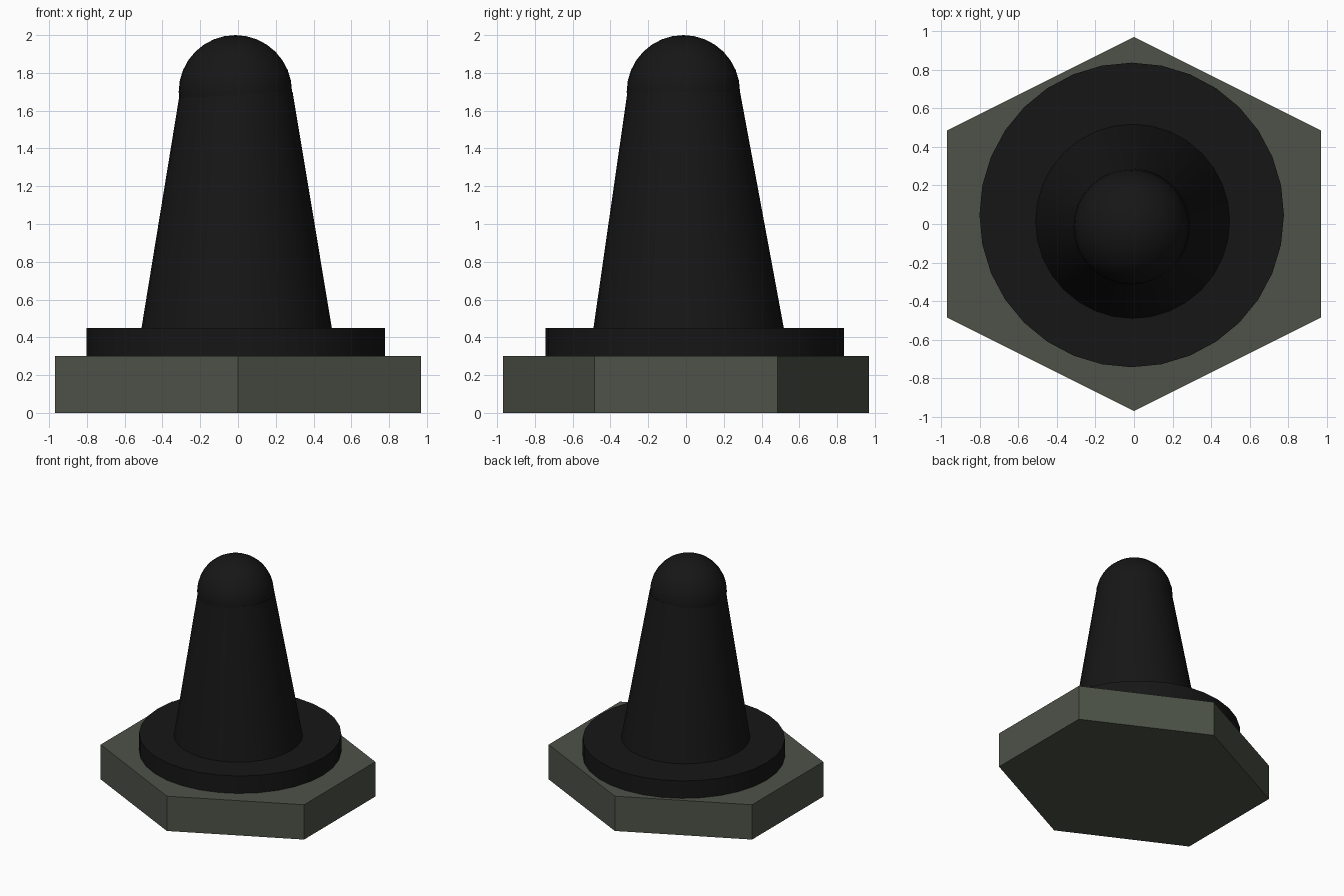
import bpy
import bmesh
from math import cos, sin, pi, radians

if "Cube" in bpy.data.objects:
    bpy.data.objects.remove(bpy.data.objects["Cube"])


def material(name, rgb):
    m = bpy.data.materials.new(name)
    m.diffuse_color = (*rgb, 1)
    m.use_nodes = True
    m.node_tree.nodes["Principled BSDF"].inputs["Base Color"].default_value = m.diffuse_color
    return m


green = material("dull_green", (0.075, 0.085, 0.065))
black = material("black", (0.008, 0.008, 0.008))


def stack(name, rings, sides, mat, phase=0.0, smooth=True):
    """Closed solid through rings given as (centre x, centre y, z, radius x, radius y)."""
    bm = bmesh.new()
    loops = []
    for cx, cy, z, rx, ry in rings:
        angles = [phase + 2 * pi * i / sides for i in range(sides)]
        loops.append([bm.verts.new((cx + rx * cos(a), cy + ry * sin(a), z)) for a in angles])
    for lo, hi in zip(loops, loops[1:]):
        for i in range(sides):
            j = (i + 1) % sides
            bm.faces.new((lo[i], lo[j], hi[j], hi[i]))
    bm.faces.new(loops[0][::-1])
    bm.faces.new(loops[-1])
    mesh = bpy.data.meshes.new(name)
    bm.to_mesh(mesh)
    bm.free()
    obj = bpy.data.objects.new(name, mesh)
    bpy.context.collection.objects.link(obj)
    mesh.materials.append(mat)
    if smooth:
        shade(obj)
    return obj


def shade(obj):
    bpy.ops.object.select_all(action='DESELECT')
    obj.select_set(True)
    bpy.context.view_layer.objects.active = obj
    bpy.ops.object.shade_smooth_by_angle(angle=radians(40))


# Hexagonal base, stretched to equal width and depth
wide = 0.97 / cos(pi / 6)
stack("hex_base", [(0, 0, z, wide, 0.97) for z in (0, 0.3)], 6, green, pi / 6, False)

# Round flange on the base, two layers
for name, z0, z1 in (("flange_lower", 0.3, 0.35), ("flange_upper", 0.35, 0.45)):
    stack(name, [(-0.012, 0.047, z, 0.79, 0.79) for z in (z0, z1)], 32, black)

# Tapered cone body, leaning very slightly
stack("cone_body", [(-0.007, 0.015, 0.4, 0.512, 0.512),
                    (-0.009, -0.012, 1.7, 0.298, 0.298)], 32, black)

# Rounded tip
bpy.ops.mesh.primitive_uv_sphere_add(segments=32, ring_count=16, radius=0.3,
                                     location=(-0.014, -0.014, 1.7))
tip = bpy.context.object
tip.name = "rounded_tip"
tip.data.materials.append(black)
shade(tip)
